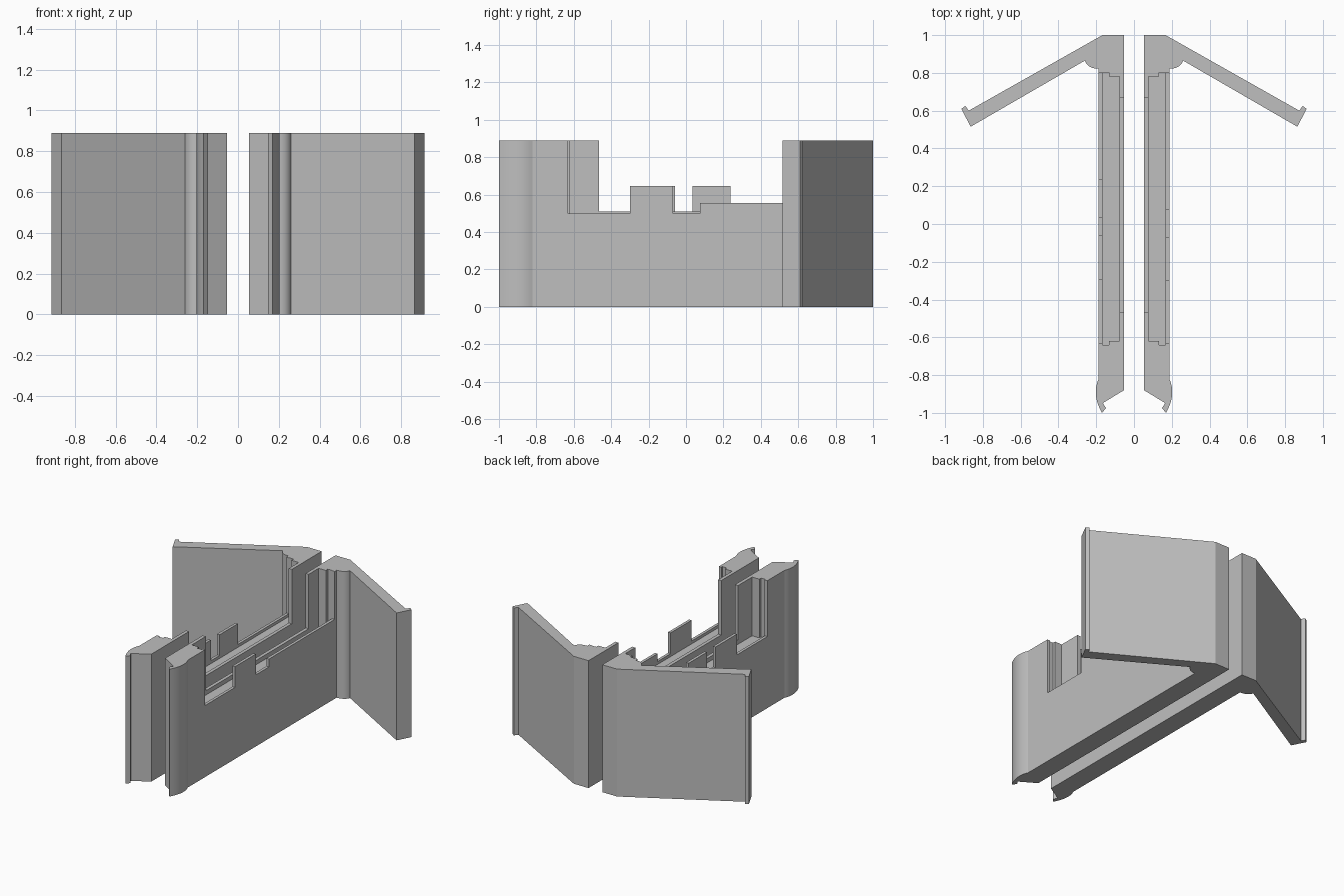
import bpy, bmesh, math
from mathutils import Vector

if "Cube" in bpy.data.objects:
    bpy.data.objects.remove(bpy.data.objects["Cube"])

HEIGHT = 0.89

grey = bpy.data.materials.new("plain grey")
grey.use_nodes = True
grey.diffuse_color = (0.52, 0.52, 0.52, 1)
grey.node_tree.nodes["Principled BSDF"].inputs["Base Color"].default_value = grey.diffuse_color


def arc(a, control, b, steps=10):
    """Points along a quadratic curve from a to b."""
    a, c, b = Vector(a), Vector(control), Vector(b)
    return [a.lerp(c, i / steps).lerp(c.lerp(b, i / steps), i / steps)
            for i in range(steps + 1)]


def prism(name, outline, z0, z1, side):
    """Extrude a plan outline upwards; side = -1 mirrors it in x."""
    bm = bmesh.new()
    base = bm.faces.new([bm.verts.new((p[0] * side, p[1], z0)) for p in outline])
    top = bmesh.ops.extrude_face_region(bm, geom=[base])["geom"]
    bmesh.ops.translate(bm, vec=(0, 0, z1 - z0),
                        verts=[v for v in top if isinstance(v, bmesh.types.BMVert)])
    bmesh.ops.recalc_face_normals(bm, faces=bm.faces)
    mesh = bpy.data.meshes.new(name)
    bm.to_mesh(mesh)
    bm.free()
    mesh.materials.append(grey)
    obj = bpy.data.objects.new(name, mesh)
    bpy.context.collection.objects.link(obj)
    return obj


def cut(target, x0, x1, y0, y1, floor, side):
    """Remove everything above floor inside a plan rectangle."""
    cutter = prism("cutter", [(x0, y0), (x1, y0), (x1, y1), (x0, y1)], floor, 1.2, side)
    cutter.hide_render = True
    mod = target.modifiers.new("cut", 'BOOLEAN')
    mod.operation, mod.solver, mod.object = 'DIFFERENCE', 'EXACT', cutter
    bpy.context.view_layer.update()
    result = bpy.data.meshes.new_from_object(
        target.evaluated_get(bpy.context.evaluated_depsgraph_get()))
    target.modifiers.clear()
    target.data = result
    bpy.data.objects.remove(cutter)


# Plan outline: long wall, swept wing with end lip, corner bead, rounded nose
outline = [(0.053, -0.88), (0.053, 1.0), (0.167, 1.0), (0.875, 0.6),
           (0.893, 0.625), (0.914, 0.61), (0.865, 0.515)]
outline += arc((0.26, 0.865), (0.245, 0.822), (0.187, 0.822))
outline += arc((0.187, -0.82), (0.225, -0.9), (0.17, -1.0))
outline += [(0.148, -0.975), (0.165, -0.948)]

# Outer skin top edge on each side: (start y, end y, height)
skins = {
    1: [(-0.63, -0.30, 0.5), (-0.31, -0.06, 0.645), (-0.07, 0.075, 0.5),
        (0.07, 0.8, 0.555)],
    -1: [(-0.63, -0.295, 0.5), (-0.3, -0.06, 0.645), (-0.06, 0.035, 0.5),
         (0.03, 0.237, 0.645), (0.237, 0.8, 0.5)],
}

for side, name in ((1, "left_wall"), (-1, "right_wall")):
    wall = prism(name, outline, 0, HEIGHT, side)
    # Pocket between the skins, with a deeper slot at both ends
    cut(wall, 0.077, 0.167, -0.62, 0.78, 0.48, side)
    cut(wall, 0.132, 0.167, -0.64, 0.803, 0.48, side)
    # Inner skin opening
    cut(wall, 0.0, 0.1, -0.465, 0.67, 0.51, side)
    # Stepped outer skin
    for y0, y1, z in skins[side]:
        cut(wall, 0.16, 0.25, y0, y1, z, side)
    bpy.ops.object.select_all(action='DESELECT')
    wall.select_set(True)
    bpy.context.view_layer.objects.active = wall
    bpy.ops.object.shade_smooth_by_angle(angle=math.radians(20))
